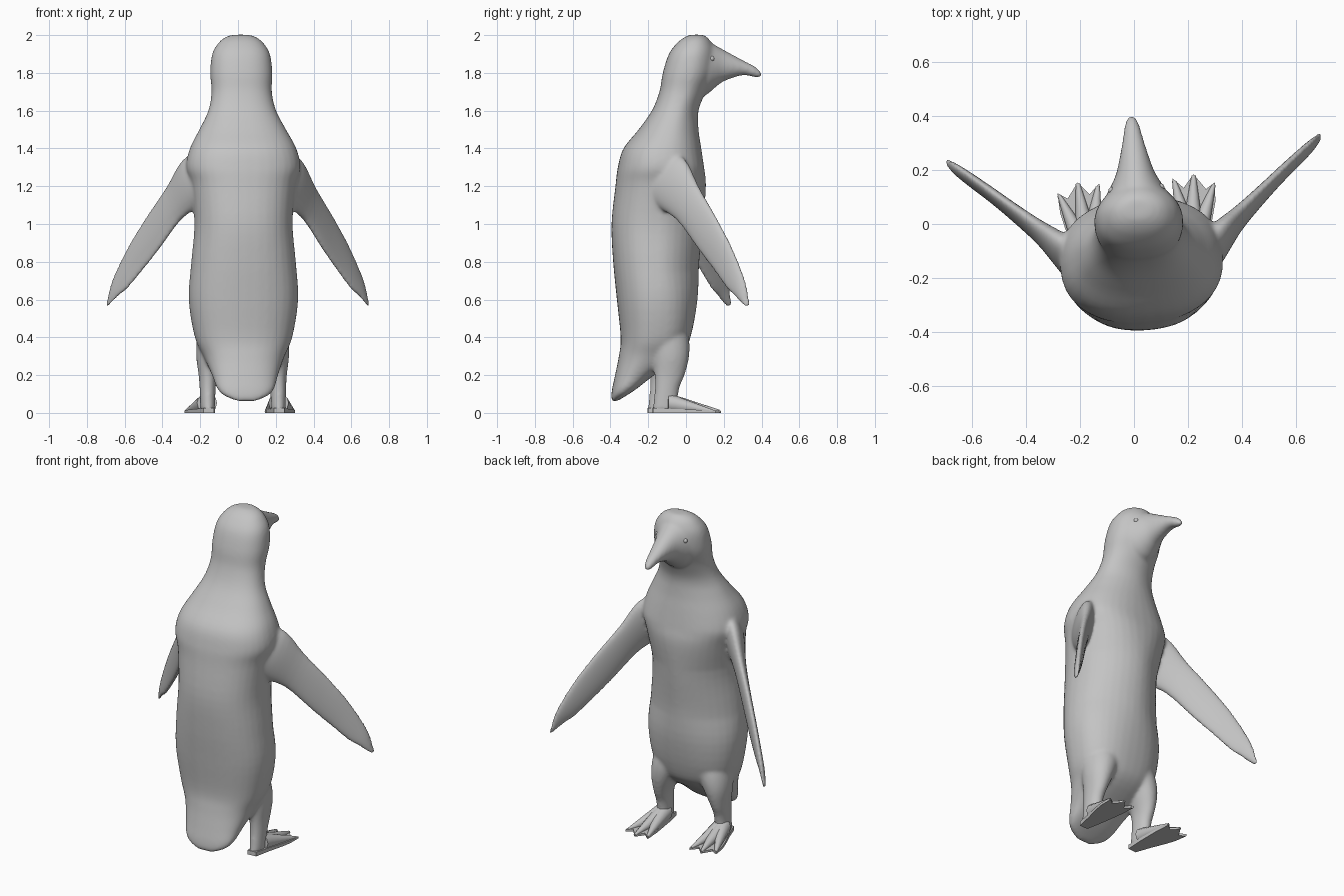
import bpy, bmesh, math
from mathutils import Vector

cube = bpy.data.objects.get("Cube")
if cube:
    bpy.data.objects.remove(cube)

grey = bpy.data.materials.new("plain_grey")
grey.use_nodes = True
tone = (0.55, 0.55, 0.55, 1)
grey.diffuse_color = tone
grey.node_tree.nodes["Principled BSDF"].inputs["Base Color"].default_value = tone


def smooth_stations(rows, steps=4):
    """Catmull-Rom interpolation between rows of numbers."""
    rows = [Vector(r) for r in rows]
    out = []
    for i in range(len(rows) - 1):
        a, b, c, d = rows[max(i - 1, 0)], rows[i], rows[i + 1], rows[min(i + 2, len(rows) - 1)]
        for k in range(steps):
            t = k / steps
            out.append(b + (c - a) * t / 2 + (a * 2 - b * 5 + c * 4 - d) * t * t / 2
                       + (b * 3 - a - c * 3 + d) * t ** 3 / 2)
    return out + [rows[-1]]


def section(centre, u, v, front=2, back=2, sides=36):
    """Superelliptic ring around a centre, with its own fullness on each side of u."""
    ring = []
    for i in range(sides):
        a = math.tau * i / sides
        c, s = math.cos(a), math.sin(a)
        power = front if s > 0 else back
        ring.append(centre + u * math.copysign(abs(c) ** (2 / power), c)
                    + v * math.copysign(abs(s) ** (2 / power), s))
    return ring


def loft(bm, rings):
    loops = [[bm.verts.new(p) for p in ring] for ring in rings]
    for a, b in zip(loops, loops[1:]):
        for i in range(len(a)):
            j = (i + 1) % len(a)
            bm.faces.new((a[i], a[j], b[j], b[i]))
    bm.faces.new(loops[0][::-1])
    bm.faces.new(loops[-1])


def finish(name, bm):
    """Turn the bmesh into an object, with the whole figure turned slightly."""
    bmesh.ops.recalc_face_normals(bm, faces=bm.faces)
    mesh = bpy.data.meshes.new(name)
    bm.to_mesh(mesh)
    bm.free()
    mesh.materials.append(grey)
    obj = bpy.data.objects.new(name, mesh)
    bpy.context.collection.objects.link(obj)
    obj.location.x = 0.018
    obj.rotation_euler.z = math.radians(4)
    return obj


def shade(obj, angle):
    bpy.ops.object.select_all(action="DESELECT")
    obj.select_set(True)
    bpy.context.view_layer.objects.active = obj
    bpy.ops.object.shade_smooth_by_angle(angle=math.radians(angle))


def front_fullness(z):
    """Fuller front corners at the hips and shoulders, slimmer between them."""
    hips = min(max((.75 - z) / .3, 0), 1)
    shoulders = max(1 - abs(z - 1.3) / .25, 0)
    return 1.85 + .5 * hips + .5 * shoulders


body = bmesh.new()

# Tail, torso, neck and head: height, back, front, half width
torso = [(.063, -.395, -.365, .05), (.09, -.395, -.32, .115), (.13, -.39, -.26, .152),
         (.2, -.375, -.17, .175), (.3, -.355, -.03, .215), (.4, -.345, .022, .258),
         (.6, -.365, .06, .29), (.8, -.385, .07, .277), (1, -.394, .09, .26),
         (1.2, -.373, .105, .278), (1.3, -.36, .094, .303), (1.4, -.33, .08, .282),
         (1.5, -.25, .066, .23), (1.6, -.18, .066, .18), (1.7, -.14, .105, .16),
         (1.8, -.122, .15, .165), (1.9, -.09, .155, .153), (1.96, -.045, .135, .118),
         (1.99, -.005, .11, .08), (2.002, .025, .09, .04)]
loft(body, [section(Vector((0, (b + f) / 2, z)), Vector((w, 0, 0)),
                    Vector((0, (f - b) / 2, 0)), front_fullness(z), 2.4)
            for z, b, f, w in smooth_stations(torso)])

# Beak: depth, top, bottom, half width
beak = [(.02, 1.99, 1.67, .13), (.1, 1.976, 1.68, .118), (.15, 1.95, 1.718, .092),
        (.2, 1.922, 1.755, .068), (.3, 1.868, 1.787, .042),
        (.37, 1.832, 1.775, .027), (.402, 1.80, 1.775, .012)]
loft(body, [section(Vector((0, y, (t + b) / 2)), Vector((w, 0, 0)),
                    Vector((0, 0, (t - b) / 2)))
            for y, t, b, w in smooth_stations(beak)])

# Legs: height, centre x, centre y, half width, half depth
leg = [(.01, .187, -.125, .038, .067), (.12, .187, -.115, .042, .064),
       (.2, .184, -.1, .05, .08), (.3, .168, -.095, .078, .1),
       (.4, .142, -.11, .1, .115), (.52, .12, -.13, .1, .1)]
# Flippers: leading edge x, z, trailing edge x, z, half thickness, trailing setback
flipper = [(.2, 1.39, .18, 1.13, .075, .085), (.305, 1.345, .25, 1.085, .057, .065),
           (.39, 1.2, .335, 1.01, .036, .04), (.475, 1.07, .43, .87, .027, .025),
           (.56, .93, .515, .755, .023, .015), (.63, .79, .59, .66, .02, .015),
           (.67, .69, .65, .605, .016, .015), (.697, .568, .692, .56, .009, .01)]


def flipper_y(x):
    return -.035 + .83 * (x - .32)


for side in (1, -1):
    loft(body, [section(Vector((side * x, y, z)), Vector((w, 0, 0)), Vector((0, d, 0)))
                for z, x, y, w, d in smooth_stations(leg)])
    rings = []
    for x1, z1, x2, z2, thick, setback in smooth_stations(flipper):
        top = Vector((side * x1, flipper_y(x1) + .015, z1))
        low = Vector((side * x2, flipper_y(x2) - setback, z2))
        normal = Vector((-.64 * side, .77, 0)) * thick
        rings.append(section((top + low) / 2, (top - low) / 2, normal))
    loft(body, rings)

# Fuse the lofted forms into one continuous skin
body_obj = finish("body", body)
fuse = body_obj.modifiers.new("fuse", "REMESH")
fuse.mode = "VOXEL"
fuse.voxel_size = 0.009
fuse.use_smooth_shade = True
relax = body_obj.modifiers.new("relax", "SMOOTH")
relax.factor = 0.5
relax.iterations = 14

# Webbed feet: outline of the sole, toe tips and ridges
sole = [(.16, -.19), (.215, -.19), (.24, -.1), (.273, 0), (.288, .06), (.293, .135),
        (.257, .112), (.215, .17), (.175, .122), (.136, .16), (.136, .06), (.14, 0), (.148, -.1)]
toes = [(.286, .125), (.215, .165), (.142, .15)]
for side, label in ((1, "left"), (-1, "right")):
    foot = bmesh.new()
    loft(foot, [[Vector((side * x, y, 0)) for x, y in sole],
                [Vector((side * x, y, .018 - .04 * y)) for x, y in sole]])
    for x, y in toes:
        ankle, tip = Vector((side * .19, -.11, .053)), Vector((side * x, y, .008))
        rings = []
        for i in range(7):
            p = ankle.lerp(tip, i / 6)
            rings.append(section(p, Vector((p.z, 0, 0)), Vector((0, 0, p.z)), sides=12))
        loft(foot, rings)
    shade(finish(label + "_foot", foot), 50)

    # Small eyes set in the sides of the head
    eye = bmesh.new()
    bmesh.ops.create_uvsphere(eye, u_segments=16, v_segments=10, radius=.014)
    bmesh.ops.translate(eye, verts=eye.verts, vec=(side * .09, .13, 1.875))
    shade(finish(label + "_eye", eye), 60)
